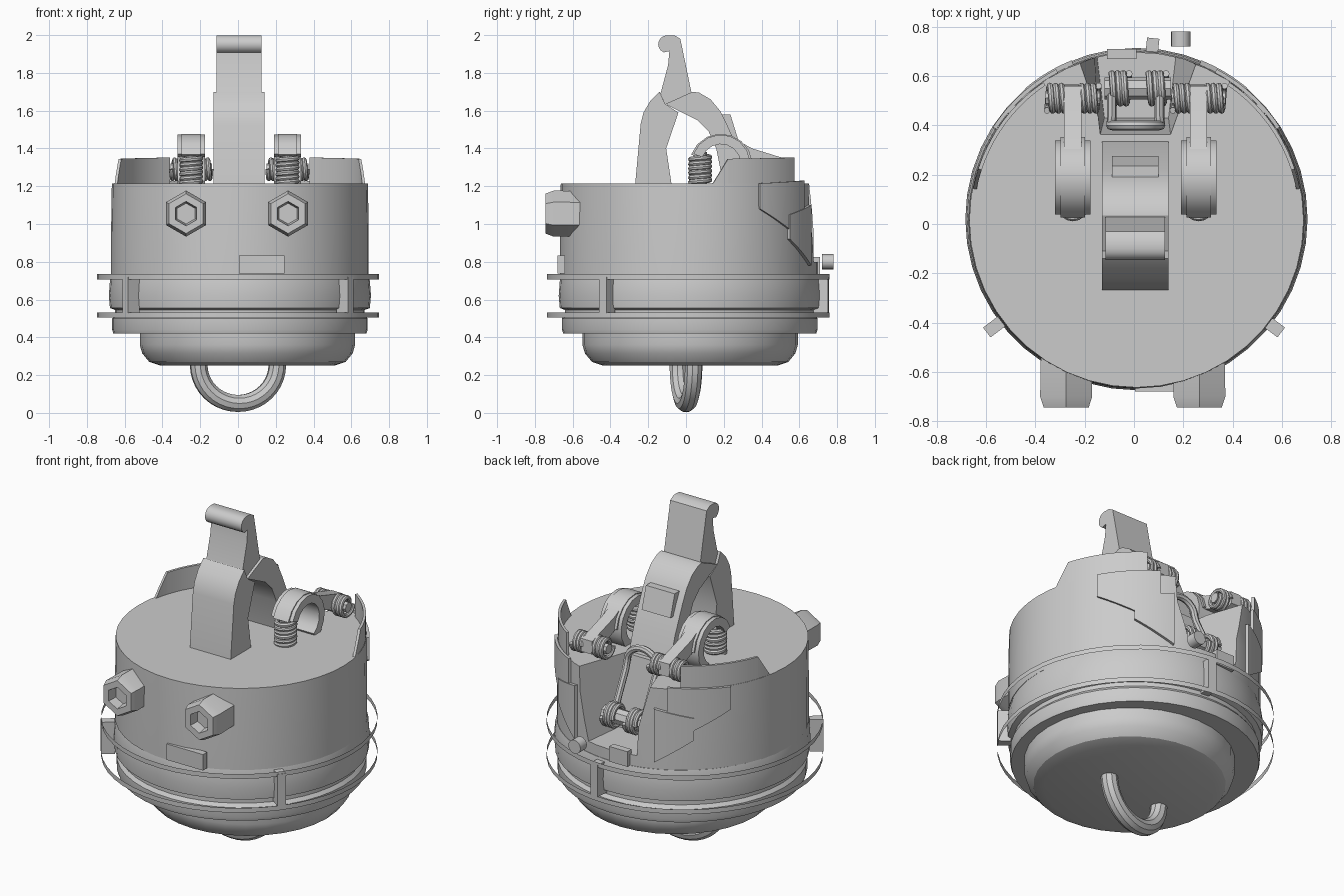
import bpy, bmesh
from math import sin, cos, pi, radians
from mathutils import Matrix, Vector

if "Cube" in bpy.data.objects:
    bpy.data.objects.remove(bpy.data.objects["Cube"])


def finish(bm, name, smooth=True):
    bmesh.ops.remove_doubles(bm, verts=bm.verts, dist=1e-5)
    bmesh.ops.recalc_face_normals(bm, faces=bm.faces)
    me = bpy.data.meshes.new(name)
    bm.to_mesh(me)
    bm.free()
    ob = bpy.data.objects.new(name, me)
    bpy.context.collection.objects.link(ob)
    if smooth:
        bpy.ops.object.select_all(action='DESELECT')
        ob.select_set(True)
        bpy.context.view_layer.objects.active = ob
        bpy.ops.object.shade_smooth_by_angle(angle=radians(32))
    return ob


def lathe(name, profile, n=44, at=(0, 0, 0), rot=None, start=0.0):
    """Revolve (radius, height) points about z."""
    bm = bmesh.new()
    rings = []
    for i in range(n):
        a = start + 2 * pi * i / n
        rings.append([bm.verts.new((r * cos(a), r * sin(a), z)) for r, z in profile])
    for i in range(n):
        p, q = rings[i], rings[(i + 1) % n]
        for k in range(len(profile) - 1):
            bm.faces.new((p[k], q[k], q[k + 1], p[k + 1]))
    bmesh.ops.remove_doubles(bm, verts=bm.verts, dist=1e-5)
    bmesh.ops.dissolve_degenerate(bm, edges=bm.edges, dist=1e-6)
    bm.transform(Matrix.Translation(at) @ (rot or Matrix()))
    return finish(bm, name)


def extrude_x(name, profile, x0, x1):
    """Extrude a closed (y, z) outline from x0 to x1."""
    bm = bmesh.new()
    f = bm.faces.new([bm.verts.new((x0, y, z)) for y, z in profile])
    r = bmesh.ops.extrude_face_region(bm, geom=[f])
    bmesh.ops.translate(bm, vec=(x1 - x0, 0, 0),
                        verts=[v for v in r['geom'] if isinstance(v, bmesh.types.BMVert)])
    return finish(bm, name)


def loft(name, low, high):
    """Solid between two outlines of equal length."""
    bm = bmesh.new()
    a = [bm.verts.new(p) for p in low]
    b = [bm.verts.new(p) for p in high]
    bm.faces.new(a)
    bm.faces.new(b)
    for i in range(len(a)):
        j = (i + 1) % len(a)
        bm.faces.new((a[i], a[j], b[j], b[i]))
    return finish(bm, name, False)


def box(name, size, at, rz=0.0):
    bm = bmesh.new()
    bmesh.ops.create_cube(bm, size=1)
    bm.transform(Matrix.Translation(at) @ Matrix.Rotation(rz, 4, 'Z') @ Matrix.Diagonal((*size, 1)))
    return finish(bm, name, False)


def tube(name, pts, r, res=2):
    cu = bpy.data.curves.new(name, 'CURVE')
    cu.dimensions = '3D'
    cu.bevel_depth, cu.bevel_resolution, cu.use_fill_caps = r, res, True
    sp = cu.splines.new('POLY')
    sp.points.add(len(pts) - 1)
    for p, c in zip(sp.points, pts):
        p.co = (*c, 1)
    ob = bpy.data.objects.new(name, cu)
    bpy.context.collection.objects.link(ob)
    me = bpy.data.meshes.new_from_object(ob)
    bpy.data.objects.remove(ob)
    bm = bmesh.new()
    bm.from_mesh(me)
    return finish(bm, name)


def spring(name, a, b, R, turns, wire):
    a, b = Vector(a), Vector(b)
    q = (b - a).to_track_quat('Z', 'Y')
    n = turns * 16
    pts = [a + (b - a) * (i / n) + q @ Vector((R * cos(i * pi / 8), R * sin(i * pi / 8), 0))
           for i in range(n + 1)]
    return tube(name, pts, wire)


def arc_panel(name, a0, a1, r, t, lows, highs):
    """Curved wall; heights run linearly from the first to the last angle."""
    n, bm, rows = 10, bmesh.new(), []
    for i in range(n + 1):
        u = i / n
        a = radians(a0 + (a1 - a0) * u)
        lo, hi = (h[0] + (h[1] - h[0]) * u for h in (lows, highs))
        rows.append([bm.verts.new((CX + s * cos(a), CY + s * sin(a), z))
                     for s, z in ((r, lo), (r, hi), (r - t, hi), (r - t, lo))])
    for p, q in zip(rows, rows[1:]):
        for k in range(4):
            bm.faces.new((p[k], q[k], q[k - 3], p[k - 3]))
    bm.faces.new(rows[0])
    bm.faces.new(rows[-1])
    return finish(bm, name)


CX, CY = 0.01, 0.015

# drum with a flared recess cut in its back
drum = lathe('drum', [(0, .73), (.682, .73), (.682, .95), (.678, 1.215), (0, 1.215)], at=(CX, CY, 0))
cutter = loft('recess_cutter',
              [(-.12, .43, .80), (.14, .43, .80), (.19, .85, .80), (-.17, .85, .80)],
              [(-.14, .35, 1.3), (.15, .35, 1.3), (.33, .85, 1.3), (-.31, .85, 1.3)])
cutter.hide_render = True
mod = drum.modifiers.new('recess', 'BOOLEAN')
mod.object, mod.operation, mod.solver = cutter, 'DIFFERENCE', 'EXACT'
bpy.context.view_layer.objects.active = drum
bpy.ops.object.modifier_apply(modifier='recess')
bpy.data.objects.remove(cutter)

# lower bands and rounded bottom dish
lathe('lower_band', [(0, .42), (.67, .42), (.676, .44), (.676, .50), (.66, .52), (.66, .545),
                     (.688, .555), (.694, .62), (.688, .70), (.68, .735), (0, .735)], at=(CX, CY + .005, 0))
lathe('bottom_dish', [(0, .25), (.46, .25), (.52, .27), (.557, .315), (.57, .36), (.57, .43), (0, .43)],
      n=32, at=(.05, .022, 0))

# thin hoops standing off the band
for z in (.504, .706):
    lathe('hoop', [(.747, z), (.747, z + .028)], n=48, at=(0, .012, 0))

# clamps between the hoops, latch and front plate
for deg in (-37, -143, 84):
    a = radians(deg)
    box('clamp', (.075, .05, .19), (.71 * cos(a), .71 * sin(a) + .01, .625), a)
box('front_plate', (.24, .04, .095), (.125, -.66, .785))
box('back_plate', (.12, .04, .09), (-.05, .69, .78))

# bottom carrying loop
rz = Matrix.Rotation(radians(11), 3, 'Z')
tube('bottom_loop', [rz @ Vector((-.212 * cos(t), 0, .255 - .205 * sin(t)))
                     for t in (pi * i / 20 for i in range(21))], .047, 3)

# hollow hexagonal nuts on the front
for x in (-.275, .265):
    lathe('hex_nut', [(0, .50), (.118, .50), (.122, .70), (.105, .745), (.065, .745), (.055, .69), (0, .69)],
          n=6, at=(x, 0, 1.055), rot=Matrix.Rotation(pi / 2, 4, 'X'), start=pi / 6)

# arched handle: front leg, back leg, upper lever with rolled end
extrude_x('handle_front_leg', [(-.27, 1.2), (-.24, 1.53), (-.225, 1.59), (-.19, 1.65), (-.14, 1.70),
                               (-.11, 1.635), (-.04, 1.59), (-.105, 1.40), (-.075, 1.2)], -.13, .14)
extrude_x('handle_back_leg', [(-.11, 1.635), (.035, 1.70), (.07, 1.695), (.13, 1.66), (.18, 1.60),
                              (.22, 1.52), (.29, 1.36), (.34, 1.2), (.20, 1.2), (.16, 1.40),
                              (.12, 1.49), (.06, 1.55), (-.02, 1.59)], -.13, .14)
roll = [(-.10 + .047 * cos(t), 1.952 + .047 * sin(t)) for t in (pi * (.5 + i / 8) for i in range(8))]
extrude_x('handle_lever', [(-.11, 1.635), (.03, 1.69), (-.03, 1.98), (-.06, 1.998)] + roll
          + [(-.088, 1.915), (-.095, 1.84), (-.135, 1.69)], -.115, .125)
extrude_x('handle_back_plate', [(.19, 1.58), (.235, 1.58), (.275, 1.45), (.23, 1.45)], -.09, .10)

# side mechanisms: curved lever, arm, upright spring, cross springs
for side in (-1, 1):
    cx = .007 + .255 * side
    arc = [radians(160 - 22 * i) for i in range(11)]
    extrude_x('curved_lever', [(.185 + .155 * cos(t), 1.318 + .155 * sin(t)) for t in arc]
              + [(.185 + .105 * cos(t), 1.318 + .105 * sin(t)) for t in reversed(arc)], cx - .072, cx + .072)
    extrude_x('lever_rib', [(.185 + .168 * cos(t), 1.31 + .168 * sin(t)) for t in arc[:8]]
              + [(.185 + .14 * cos(t), 1.31 + .14 * sin(t)) for t in reversed(arc[:8])], cx - .05, cx + .05)
    extrude_x('lever_arm', [(.25, 1.455), (.35, 1.40), (.56, 1.335), (.565, 1.26), (.51, 1.235),
                            (.44, 1.28), (.30, 1.34)], cx - .035, cx + .035)
    spring('upright_spring', (cx, .075, 1.215), (cx, .075, 1.36), .05, 6, .014)
    tube('spring_post', [(cx, .075, 1.2), (cx, .075, 1.38)], .035)
    tube('cross_pin', [(cx - .11, .51, 1.29), (cx + .11, .51, 1.29)], .03)
    for s in (-1, 1):
        spring('cross_spring', (cx + s * .035, .51, 1.29), (cx + s * .105, .51, 1.29), .05, 3, .013)

# recess spring, its pin and the wire bail above it
tube('recess_pin', [(-.12, .55, .93), (.15, .55, .93)], .045)
for x in (-.09, .06):
    spring('recess_spring', (x, .55, .93), (x + .07, .55, .93), .06, 3, .014)
tube('wire_bail', [(-.09, .52, .95), (-.09, .42, 1.15)]
     + [(.007 - .1 * cos(t), .40, 1.2 + .09 * sin(t)) for t in (pi * i / 10 for i in range(11))]
     + [(.104, .42, 1.15), (.104, .52, .95)], .02)
lathe('recess_stud', [(0, 0), (.04, 0), (.04, .06), (0, .06)], n=16, at=(.19, .72, .80),
      rot=Matrix.Rotation(-pi / 2, 4, 'X'))

# raised rear walls and overlapping skin panels
for mirror in (False, True):
    m = (lambda d: 180 - d) if mirror else (lambda d: d)
    arc_panel('rear_wall_tip', m(11), m(18), .675, .015, (1.2, 1.2), (1.215, 1.345))
    arc_panel('rear_wall', m(18), m(56), .675, .015, (1.2, 1.2), (1.345, 1.352))
    arc_panel('skin_panel', m(33), m(62), .694, .016, (1.08, .90), (1.215, 1.23))
    arc_panel('skin_panel_low', m(50), m(68), .70, .02, (.92, .78), (1.05, 1.10))
